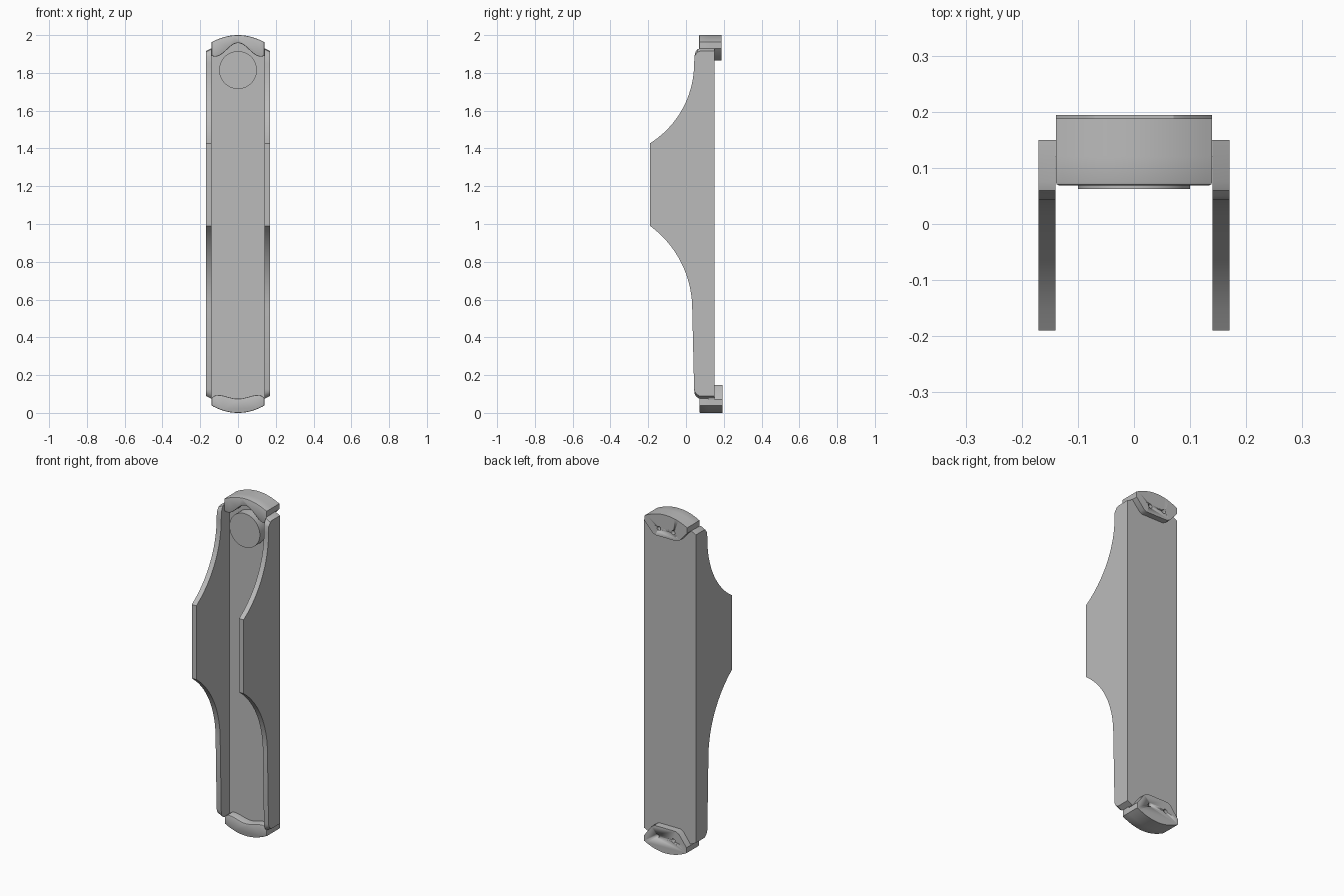
import bpy, bmesh, math
from mathutils import Vector

cube = bpy.data.objects.get("Cube")
if cube:
    bpy.data.objects.remove(cube)

grey = bpy.data.materials.new("plain_grey")
grey.use_nodes = True
grey.diffuse_color = (0.5, 0.5, 0.5, 1)
grey.node_tree.nodes["Principled BSDF"].inputs["Base Color"].default_value = (0.5, 0.5, 0.5, 1)


def finish(name, bm):
    bmesh.ops.recalc_face_normals(bm, faces=bm.faces)
    mesh = bpy.data.meshes.new(name)
    bm.to_mesh(mesh)
    bm.free()
    mesh.materials.append(grey)
    mesh.shade_smooth()
    mesh.set_sharp_from_angle(angle=math.radians(28))
    obj = bpy.data.objects.new(name, mesh)
    bpy.context.collection.objects.link(obj)
    return obj


def prism(outline, start, end, axis):
    """Extrude an outline along x (points are y, z) or along y (points are x, z)."""
    bm = bmesh.new()
    place = (lambda p: (start, *p)) if axis == "x" else (lambda p: (p[0], start, p[1]))
    face = bm.faces.new([bm.verts.new(place(p)) for p in outline])
    solid = bmesh.ops.extrude_face_region(bm, geom=[face])
    step = Vector((end - start, 0, 0) if axis == "x" else (0, end - start, 0))
    bmesh.ops.translate(bm, vec=step, verts=[v for v in solid["geom"] if isinstance(v, bmesh.types.BMVert)])
    return bm


def circle(x, z, radius, count):
    return [(x + radius * math.cos(2 * math.pi * i / count),
             z + radius * math.sin(2 * math.pi * i / count)) for i in range(count)]


def flank(z_flat, z_end, y_flat, radius, steps=16):
    """Arc from the projecting flat of a wall, becoming vertical at z_end."""
    points = []
    for i in range(steps + 1):
        z = z_flat + (z_end - z_flat) * i / steps
        points.append((y_flat - radius + math.sqrt(radius ** 2 - (z - z_end) ** 2), z))
    points[0] = (FRONT, z_flat)
    return points


# Channel: two shaped side walls and a back web
FRONT, BACK, INNER, OUTER = -0.19, 0.15, 0.14, 0.17
LOW, HIGH = 0.075, 1.93
upper = flank(1.427, 1.85, 0.043, 0.5)
lower = flank(0.99, 0.55, 0.033, 0.545)
profile = upper + [(0.045, 1.89), (0.05, 1.91), (0.06, 1.925), (0.075, HIGH), (BACK, HIGH),
                   (BACK, LOW), (0.07, LOW), (0.055, 0.085), (0.046, 0.1), (0.043, 0.125)] + lower[::-1]
for name, side in (("left_wall", 1), ("right_wall", -1)):
    bm = prism(profile, side * INNER, side * OUTER, "x")
    for v in bm.verts:  # ends slope away towards the outside
        if abs(v.co.x) > 0.16:
            if v.co.z > 1.9:
                v.co.z -= 0.015
            elif v.co.z < 0.11:
                v.co.z += 0.015
    finish(name, bm)

web = [(-INNER, LOW), (INNER, LOW), (INNER, HIGH), (-INNER, HIGH)]
finish("back_web", prism(web, 0.12, BACK, "y"))

# Round button near the top of the web
finish("round_button", prism(circle(0, 1.815, 0.1, 64), 0.062, 0.12, "y"))

# End caps
HALF, STEPS = 0.139, 24
xs = [-HALF + 2 * HALF * i / STEPS for i in range(STEPS + 1)]


def top_lip_edge(x):
    return 1.922 + 0.036 * math.cos(math.pi * x / 0.12)


def bottom_lip_edge(x):
    t = abs(x) / HALF
    return 0.075 + 0.02 * math.sin(math.pi / 2 * min(t / 0.8, 1)) ** 2 - 0.1 * max(t - 0.85, 0)


def end_cap(name, tip, crown, base, tab, lip_edge, front, back, hole_x, hole_z):
    arc = [(x, tip + (crown - tip) * (x / HALF) ** 2) for x in xs]
    # Lip between the walls, with a softened front edge
    bm = prism(arc + [(x, lip_edge(x)) for x in reversed(xs)], front, 0.12, "y")
    rim = [e for e in bm.edges if all(abs(v.co.y - front) < 1e-5 for v in e.verts)]
    bmesh.ops.bevel(bm, geom=rim, offset=0.005, segments=2, profile=0.5, affect="EDGES")
    finish(name + "_lip", bm)
    # Core over the end of the web
    finish(name + "_core", prism(arc + [(HALF, base), (-HALF, base)], 0.12, 0.152, "y"))
    # Tapered tab behind the web, with two screw holes
    slope = tab - base
    foot = [(HALF, base), (0.09, base + 0.85 * slope), (0.07, tab)]
    outline = arc + foot + [(-x, z) for x, z in reversed(foot)]
    plate = finish(name + "_tab", prism(outline, 0.152, back, "y"))
    for x in (-hole_x, hole_x):
        cutter = finish("hole_cutter", prism(circle(x, hole_z, 0.012, 20), back - 0.025, back + 0.02, "y"))
        cut = plate.modifiers.new("screw_hole", "BOOLEAN")
        cut.operation, cut.solver, cut.object = "DIFFERENCE", "EXACT", cutter
        bpy.context.view_layer.objects.active = plate
        bpy.ops.object.modifier_apply(modifier=cut.name)
        bpy.data.objects.remove(cutter)


end_cap("top_cap", 2.0, 1.963, HIGH, 1.865, top_lip_edge, 0.069, 0.188, 0.047, 1.91)
end_cap("bottom_cap", 0.0, 0.038, 0.07, 0.147, bottom_lip_edge, 0.071, 0.194, 0.053, 0.088)
